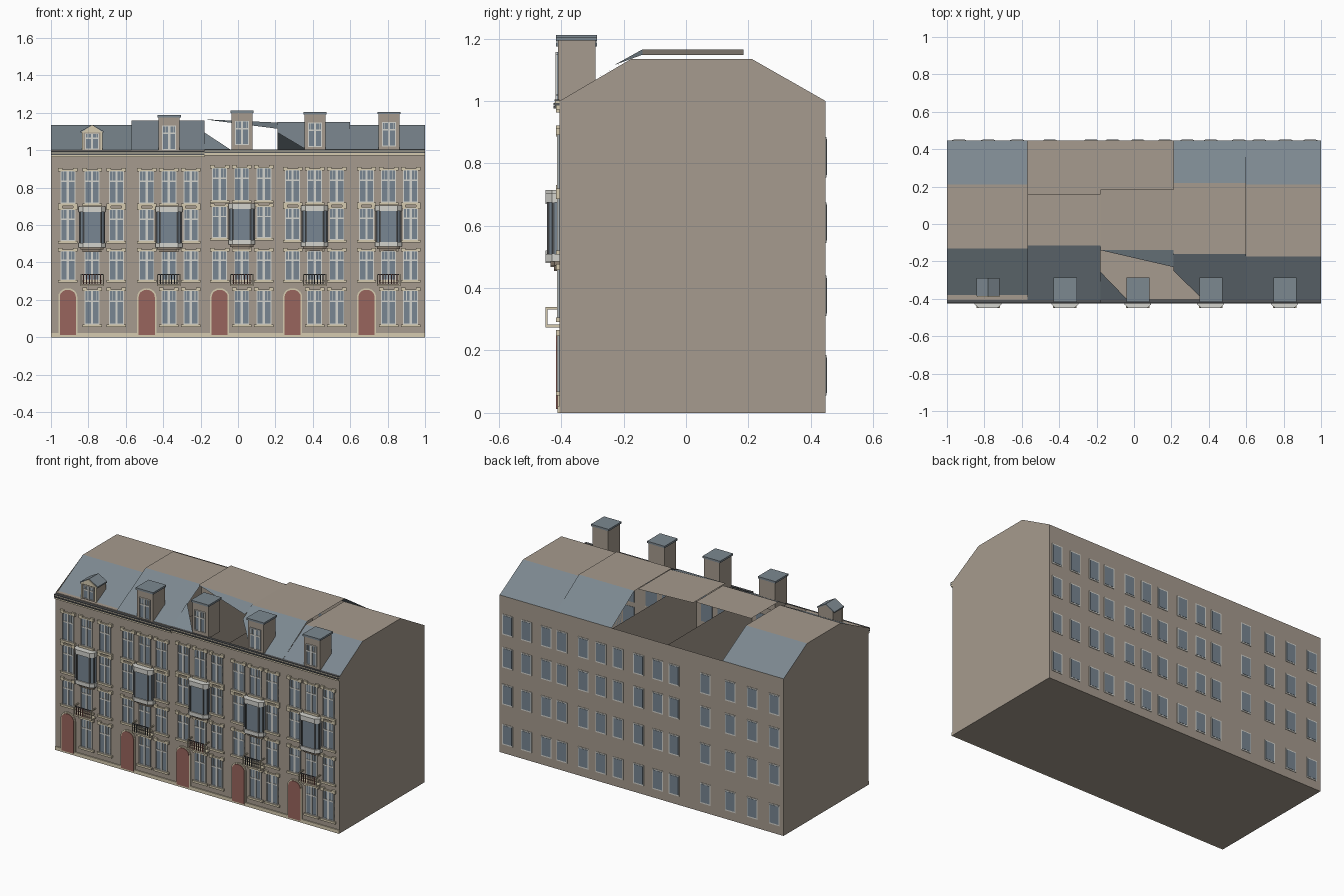
import bpy, bmesh, math

if "Cube" in bpy.data.objects:
    bpy.data.objects.remove(bpy.data.objects["Cube"])

def srgb(r, g, b):
    return tuple((c / 255 / 12.92) if c < 11 else ((c / 255 + 0.055) / 1.055) ** 2.4 for c in (r, g, b)) + (1,)

COLOURS = {"stone": (166, 155, 142), "slate": (124, 136, 144), "cream": (214, 203, 176),
           "white_paint": (212, 212, 206), "glass": (120, 134, 146), "door_red": (152, 101, 93),
           "iron": (84, 86, 88), "dark_stone": (140, 128, 114)}
MATS = {}
for n, c in COLOURS.items():
    MATS[n] = bpy.data.materials.new(n)
    MATS[n].diffuse_color = srgb(*c)

parts = {}

def part(name, mat):
    return parts.setdefault(name, (bmesh.new(), mat))[0]

def poly(bm, pts):
    return bm.faces.new([bm.verts.new(p) for p in pts])

def box(bm, x0, x1, y0, y1, z0, z1):
    v = [bm.verts.new((x, y, z)) for z in (z0, z1) for x, y in ((x0, y0), (x1, y0), (x1, y1), (x0, y1))]
    for f in ((3, 2, 1, 0), (4, 5, 6, 7), (0, 1, 5, 4), (1, 2, 6, 5), (2, 3, 7, 6), (3, 0, 4, 7)):
        bm.faces.new([v[i] for i in f])

def prism(bm, outline, a, b, axis):
    """Extrude a closed 2D outline from a to b along y (xz outline) or z (xy outline)."""
    place = (lambda p, d: (p[0], d, p[1])) if axis == "y" else (lambda p, d: (p[0], p[1], d))
    lo = [bm.verts.new(place(p, a)) for p in outline]
    hi = [bm.verts.new(place(p, b)) for p in outline]
    fs = [bm.faces.new(lo), bm.faces.new(hi[::-1])]
    n = len(outline)
    fs += [bm.faces.new((lo[i], hi[i], hi[(i + 1) % n], lo[(i + 1) % n])) for i in range(n)]
    bmesh.ops.recalc_face_normals(bm, faces=fs)

FRONT, BACK = -0.405, 0.447
# house: x0, x1, centre, window spacing, slope foot y, ridge front y, ridge back y, ridge z, upward shift of the facade
HOUSES = [(-1.0, -0.57, -0.78, 0.13, -0.38, -0.13, 0.21, 1.135, 0.0),
          (-0.57, -0.18, -0.37, 0.118, FRONT, -0.115, 0.16, 1.16, 0.0),
          (-0.18, 0.21, 0.02, 0.118, FRONT, -0.14, 0.185, 1.165, 0.015),
          (0.21, 0.60, 0.41, 0.118, FRONT, -0.16, 0.22, 1.15, 0.005),
          (0.60, 1.0, 0.805, 0.118, FRONT, -0.175, 0.21, 1.135, 0.005)]

# Hollow shell: outer walls, base and party walls
wall = part("walls", "stone")
poly(wall, [(-1, FRONT, 0), (1, FRONT, 0), (1, FRONT, 1), (-1, FRONT, 1)])
poly(wall, [(1, BACK, 0), (-1, BACK, 0), (-1, BACK, 1), (1, BACK, 1)])
poly(wall, [(-1, BACK, 0), (1, BACK, 0), (1, FRONT, 0), (-1, FRONT, 0)])
party = part("party_walls", "stone")
for x in (-0.57, -0.18, 0.21):
    poly(party, [(x, BACK, 0), (x, FRONT, 0), (x, FRONT, 0.995), (x, BACK, 0.995)])
for h in (HOUSES[0], HOUSES[4]):
    x = -1 if h[0] == -1 else 1
    ring = [(x, FRONT, 0), (x, BACK, 0), (x, BACK, 1), (x, h[6], h[7]), (x, h[5], h[7]), (x, FRONT, 1)]
    poly(wall, ring if x > 0 else ring[::-1])

# Roofs: flat tops, front slopes and back slopes, with the open attic in the middle
slope, flat = part("roof_slopes", "slate"), part("roof_flats", "stone")
for i, (x0, x1, c, s, yf, ya, yb, z, up) in enumerate(HOUSES):
    zr = 1.148 if i == 2 else z
    poly(flat, [(x0, ya, z), (x1, ya, zr), (x1, yb, zr), (x0, yb, z)])
    if i == 0:
        poly(flat, [(x0, FRONT, 1), (x1, FRONT, 1), (x1, yf, 1), (x0, yf, 1)])
    if i == 2:      # broken front slope
        poly(slope, [(x0, FRONT, 1), (-0.035, FRONT, 1), (x0, -0.255, 1.095)])
        poly(slope, [(x0, ya, z), (x1, -0.23, 1.115), (x1, ya, zr)])
    elif i == 3:    # slope with a missing lower corner
        poly(slope, [(0.37, yf, 1), (x1, yf, 1), (x1, ya, z), (x0, ya, z), (x0, -0.25, 1.095)])
    else:
        poly(slope, [(x0, yf, 1), (x1, yf, 1), (x1, ya, z), (x0, ya, z)])
    if i not in (1, 2):
        poly(slope, [(x1, BACK, 1), (x0, BACK, 1), (x0, yb, z), (x1, yb, z)])

def window(x, z0, z1, w=0.08, y=FRONT, lintel=True):
    """Pane with a cross-barred frame, sill and corner lintel blocks on the front."""
    h = w / 2
    box(part("window_panes", "glass"), x - h, x + h, y - 0.004, y + 0.002, z0, z1)
    f = part("window_frames", "white_paint")
    t = z0 + (z1 - z0) * 0.68
    for a, b in ((-h, -h + 0.005), (-0.006, 0.006), (h - 0.005, h)):
        box(f, x + a, x + b, y - 0.008, y, z0, z1)
    for a, b in ((z0, z0 + 0.005), (t - 0.004, t + 0.004), (z1 - 0.004, z1)):
        box(f, x - h, x + h, y - 0.0075, y, a, b)
    for k in (-1, 1):
        box(f, x + k * 0.022 - 0.0015, x + k * 0.022 + 0.0015, y - 0.007, y, t, z1)
    if lintel:
        m = part("window_mouldings", "cream")
        box(m, x - h - 0.012, x + h + 0.012, y - 0.012, y, z0 - 0.013, z0)
        box(m, x - h, x + h, y - 0.01, y, z1, z1 + 0.006)
        for k in (-1, 1):
            box(m, x + k * h - 0.012, x + k * h + 0.012, y - 0.012, y, z1 - 0.004, z1 + 0.016)

def arch(x, w, z0, z1, n=10):
    h, rise = w / 2, w * 0.45
    return [(x - h, z0), (x + h, z0)] + [(x + h * math.cos(math.pi * k / n),
            z1 - rise + rise * math.sin(math.pi * k / n)) for k in range(n + 1)]

def bay_plan(c, w, d):
    return [(c - w, FRONT), (c - w, FRONT - d * 0.55), (c - w * 0.68, FRONT - d),
            (c + w * 0.68, FRONT - d), (c + w, FRONT - d * 0.55), (c + w, FRONT)]

for i, (x0, x1, c, s, yf, ya, yb, z, up) in enumerate(HOUSES):
    # Facade windows
    for k in (-1, 0, 1):
        window(c + k * s, 0.715 + up, 0.89 + up)
        if k:
            window(c + k * s, 0.515 + up, 0.685 + up)
        window(c + k * s, 0.305, 0.462)
        if k >= 0:
            window(c + k * s, 0.068, 0.25)
    # Arched door with surround
    prism(part("door_surrounds", "cream"), arch(c - s, 0.102, 0.0, 0.262), FRONT - 0.007, FRONT, "y")
    prism(part("doors", "door_red"), arch(c - s, 0.086, 0.012, 0.254), FRONT - 0.011, FRONT, "y")
    # Bay window: brackets, base, glazing, posts and cap
    b = up
    for w, d, a, e in ((0.052, 0.018, 0.455, 0.468), (0.062, 0.03, 0.468, 0.48)):
        prism(part("bay_brackets", "dark_stone"), bay_plan(c, w, d), a + b, e + b, "z")
    prism(part("bay_bases", "white_paint"), bay_plan(c, 0.072, 0.045), 0.48 + b, 0.505 + b, "z")
    prism(part("bay_glazing", "glass"), bay_plan(c, 0.066, 0.038), 0.505 + b, 0.67 + b, "z")
    prism(part("bay_caps", "white_paint"), bay_plan(c, 0.072, 0.045), 0.67 + b, 0.70 + b, "z")
    for px, py in bay_plan(c, 0.066, 0.038)[1:5]:
        box(part("bay_posts", "iron"), px - 0.004, px + 0.004, py - 0.003, py + 0.004, 0.505 + b, 0.67 + b)
    # Balcony: slab, top rail and balusters
    rail = part("balcony_frames", "cream")
    box(rail, c - 0.063, c + 0.063, -0.45, FRONT, 0.274, 0.283)
    for k in (-1, 1):
        box(rail, c + k * 0.06 - 0.003, c + k * 0.06 + 0.003, -0.45, FRONT, 0.332, 0.339)
        box(rail, c + k * 0.06 - 0.003, c + k * 0.06 + 0.003, -0.45, -0.444, 0.283, 0.335)
    bars = part("red_balusters", "door_red") if i % 2 == 0 else part("iron_balusters", "iron")
    box(part("balcony_rails", "iron"), c - 0.06, c + 0.06, -0.449, -0.445, 0.333, 0.338)
    for k in range(-3, 4):
        box(bars, c + k * 0.015 - 0.0025, c + k * 0.015 + 0.0025, -0.4495, -0.4455, 0.283, 0.335)
    # Cornice and gutter
    g = 0.975 if i < 2 else 0.985
    box(part("cornices", "cream"), x0, x1, -0.417, FRONT, g - 0.012, g)
    box(part("gutters", "iron"), x0, x1, -0.424, FRONT, g, g + 0.008)
    box(part("cornices", "cream"), x0, x1, -0.42, FRONT, g + 0.008, g + 0.014)
    box(part("gutters", "iron"), x0, x1, -0.422, FRONT, g + 0.014, g + 0.02)

# Small gabled dormer
c = HOUSES[0][2]
box(part("small_dormer", "stone"), c - 0.052, c + 0.052, -0.383, -0.29, 0.995, 1.098)
prism(part("small_dormer", "stone"), [(c - 0.052, 1.098), (c + 0.052, 1.098), (c, 1.13)], -0.383, -0.29, "y")
for k in (-1, 1):
    prism(part("small_dormer_roof", "slate"), [(c, 1.128), (c, 1.136), (c + k * 0.062, 1.102), (c + k * 0.062, 1.094)],
          -0.385, -0.29, "y")
prism(part("pediment", "cream"), [(c - 0.06, 1.095), (c + 0.06, 1.095), (c, 1.134)], -0.39, -0.383, "y")
window(c, 1.005, 1.09, 0.075, -0.383, False)
for k in (-1, 1):
    box(part("pediment", "cream"), c + k * 0.05 - 0.005, c + k * 0.05 + 0.005, -0.388, -0.383, 1.0, 1.095)

# Tall flat-capped dormers
for h, top in zip(HOUSES[1:], (1.187, 1.212, 1.203, 1.205)):
    c = h[2] + 0.002
    box(part("dormers", "stone"), c - 0.056, c + 0.056, -0.41, -0.29, 0.995, top - 0.012)
    box(part("dormer_caps", "slate"), c - 0.062, c + 0.062, -0.416, -0.285, top - 0.012, top)
    window(c, top - 0.185, top - 0.055, 0.075, -0.41, False)

# Plinth strip
box(part("plinth", "cream"), -1, 1, -0.412, FRONT, 0, 0.022)

# Back windows
for x in (0.943, 0.81, 0.67, 0.56, 0.41, 0.285, 0.165, 0.02, -0.115, -0.23, -0.45, -0.625, -0.78, -0.935):
    for z0 in (0.755, 0.545, 0.31, 0.055):
        box(part("back_window_frames", "white_paint"), x - 0.037, x + 0.037, BACK, BACK + 0.003, z0, z0 + 0.13)
        box(part("back_window_panes", "glass"), x - 0.031, x + 0.031, BACK, BACK + 0.0045, z0 + 0.008, z0 + 0.123)

for name, (bm, mat) in parts.items():
    me = bpy.data.meshes.new(name)
    bm.to_mesh(me)
    bm.free()
    me.materials.append(MATS[mat])
    bpy.context.collection.objects.link(bpy.data.objects.new(name, me))

for m in bpy.data.materials:
    if m.users and not m.is_grease_pencil:
        m.use_nodes = True
        m.node_tree.nodes["Principled BSDF"].inputs["Base Color"].default_value = m.diffuse_color
